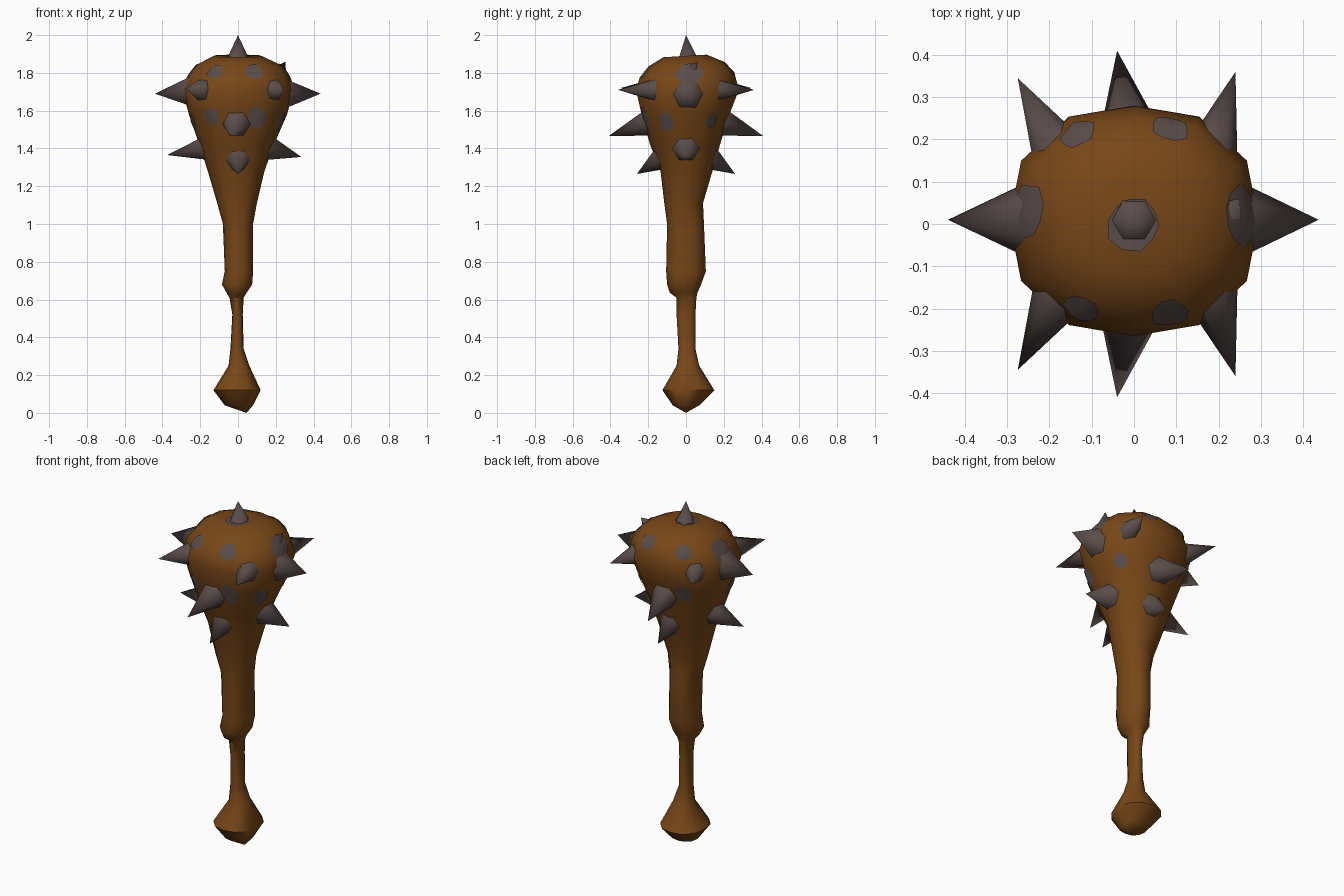
import bpy, bmesh, math, random
from mathutils import Vector
from mathutils.bvhtree import BVHTree

random.seed(4)
cube = bpy.data.objects.get("Cube")
if cube:
    bpy.data.objects.remove(cube, do_unlink=True)


def make_material(name, color):
    mat = bpy.data.materials.new(name)
    mat.use_nodes = True
    mat.diffuse_color = color
    mat.node_tree.nodes["Principled BSDF"].inputs["Base Color"].default_value = color
    return mat


wood = make_material("brown wood", (0.19, 0.063, 0.009, 1))
iron = make_material("dull grey iron", (0.102, 0.074, 0.069, 1))


def finish(bm, name, mat, angle):
    mesh = bpy.data.meshes.new(name)
    bm.to_mesh(mesh)
    bm.free()
    obj = bpy.data.objects.new(name, mesh)
    bpy.context.collection.objects.link(obj)
    mesh.materials.append(mat)
    bpy.ops.object.select_all(action="DESELECT")
    obj.select_set(True)
    bpy.context.view_layer.objects.active = obj
    bpy.ops.object.shade_smooth_by_angle(angle=math.radians(angle))


# Club body: rounded oval rings given as z, right x, left x, front y, back y
RINGS = [
    (0.04, -0.07, 0.08, -0.07, 0.07),
    (0.12, -0.13, 0.12, -0.125, 0.15),
    (0.25, -0.05, 0.06, -0.05, 0.07),
    (0.34, -0.04, 0.03, -0.04, 0.05),
    (0.52, -0.03, 0.025, -0.05, 0.05),
    (0.61, -0.045, 0.03, -0.05, 0.055),
    (0.635, -0.06, 0.045, -0.085, 0.06),
    (0.68, -0.085, 0.075, -0.10, 0.08),
    (0.75, -0.07, 0.08, -0.105, 0.105),
    (1.00, -0.08, 0.08, -0.10, 0.095),
    (1.11, -0.11, 0.10, -0.115, 0.09),
    (1.28, -0.16, 0.14, -0.135, 0.14),
    (1.42, -0.205, 0.19, -0.19, 0.18),
    (1.58, -0.26, 0.26, -0.235, 0.23),
    (1.71, -0.295, 0.295, -0.265, 0.28),
    (1.79, -0.26, 0.27, -0.245, 0.255),
    (1.845, -0.215, 0.22, -0.20, 0.205),
    (1.89, -0.13, 0.125, -0.12, 0.11),
]
SIDES = 12
bm = bmesh.new()
loops = []
for z, x0, x1, y0, y1 in RINGS:
    loop = []
    for i in range(SIDES):
        a = math.tau * i / SIDES
        fullness = 1 + 0.06 * math.sin(2 * a) ** 2
        x = (x0 + x1) / 2 + (x1 - x0) / 2 * math.cos(a) * fullness
        y = (y0 + y1) / 2 + (y1 - y0) / 2 * math.sin(a) * fullness
        tilt = 0.06 * y if z > 1.75 else 0
        loop.append(bm.verts.new((x, y, z + tilt)))
    loops.append(loop)
for low, high in zip(loops, loops[1:]):
    for i in range(SIDES):
        j = (i + 1) % SIDES
        bm.faces.new((low[i], low[j], high[j], high[i]))
for loop, tip in ((loops[0], (0.045, 0, 0)), (loops[-1], (0, 0, 1.88))):
    centre = bm.verts.new(tip)
    for i in range(SIDES):
        bm.faces.new((loop[i], loop[(i + 1) % SIDES], centre))
bmesh.ops.recalc_face_normals(bm, faces=bm.faces)
surface = BVHTree.FromBMesh(bm)
finish(bm, "club_body", wood, 50)


# Spikes: a sunken six-sided base drawn to a point
def spike(name, base, tip, radius):
    base, tip = Vector(base), Vector(tip)
    axis = (tip - base).normalized()
    base -= axis * 0.03
    turn = axis.to_track_quat("Z", "Y")
    bm = bmesh.new()
    point = bm.verts.new(tip)
    ring = []
    for i in range(6):
        a = math.tau * i / 6
        ring.append(bm.verts.new(base + turn @ Vector((math.cos(a), math.sin(a), 0)) * radius))
    for i in range(6):
        bm.faces.new((ring[i], ring[(i + 1) % 6], point))
    bm.faces.new(ring)
    bmesh.ops.recalc_face_normals(bm, faces=bm.faces)
    finish(bm, name, iron, 75)


spike("top_spike", (0, 0.01, 1.88), (0, 0, 2.0), 0.07)
spike("small_upper_spike", (0.22, 0.02, 1.80), (0.25, 0.06, 1.86), 0.06)
spike("left_upper_spike", (0.27, 0.01, 1.69), (0.437, 0.01, 1.69), 0.095)
spike("right_upper_spike", (-0.27, 0.01, 1.70), (-0.44, 0.01, 1.69), 0.095)
spike("left_lower_spike", (0.17, 0, 1.40), (0.335, 0, 1.355), 0.085)
spike("right_lower_spike", (-0.18, 0, 1.40), (-0.375, 0, 1.365), 0.08)
for side, s in (("front", -1), ("back", 1)):
    spike(side + "_middle_spike", (-0.01, 0.21 * s, 1.53), (-0.04, 0.41 * s, 1.465), 0.085)
    spike(side + "_lower_spike", (0, 0.14 * s, 1.34), (0, 0.26 * s, 1.265), 0.08)
    spike(side + "_left_spike", (0.19, 0.19 * s, 1.71), (0.24, 0.36 * s, 1.71), 0.066)
    spike(side + "_right_spike", (-0.19, 0.19 * s, 1.71), (-0.275, 0.345 * s, 1.72), 0.068)


# Worn grey patches: thin irregular plates laid over the wood
def patch(name, centre, radius):
    spot, normal, _, _ = surface.find_nearest(Vector(centre))
    turn = normal.to_track_quat("Z", "Y")
    bm = bmesh.new()

    def lay(offset):
        p, n, _, _ = surface.find_nearest(spot + turn @ offset)
        return bm.verts.new(p + (n + normal).normalized() * 0.005)

    hub = lay(Vector((0, 0, 0)))
    inner, outer = [], []
    for i in range(10):
        a = math.tau * i / 10
        d = Vector((math.cos(a), math.sin(a), 0)) * radius * random.uniform(0.85, 1.15)
        inner.append(lay(d * 0.5))
        outer.append(lay(d))
    for i in range(10):
        j = (i + 1) % 10
        bm.faces.new((hub, inner[i], inner[j]))
        bm.faces.new((inner[i], outer[i], outer[j], inner[j]))
    finish(bm, name, iron, 60)


patch("top_patch", (0, 0, 1.9), 0.065)
patch("left_upper_patch", (0.25, 0.02, 1.79), 0.075)
patch("right_upper_patch", (-0.26, 0.03, 1.79), 0.07)
for side, s in (("front", -1), ("back", 1)):
    patch(side + "_left_upper_patch", (0.085, 0.215 * s, 1.81), 0.045)
    patch(side + "_right_upper_patch", (-0.125, 0.21 * s, 1.81), 0.047)
    patch(side + "_right_lower_patch", (-0.135, 0.21 * s, 1.57), 0.048)
patch("front_middle_patch", (0.10, -0.22, 1.56), 0.06)
patch("left_front_patch", (0.22, -0.11, 1.54), 0.052)
patch("left_back_patch", (0.2, 0.13, 1.55), 0.04)
patch("right_front_patch", (-0.245, -0.07, 1.54), 0.05)
